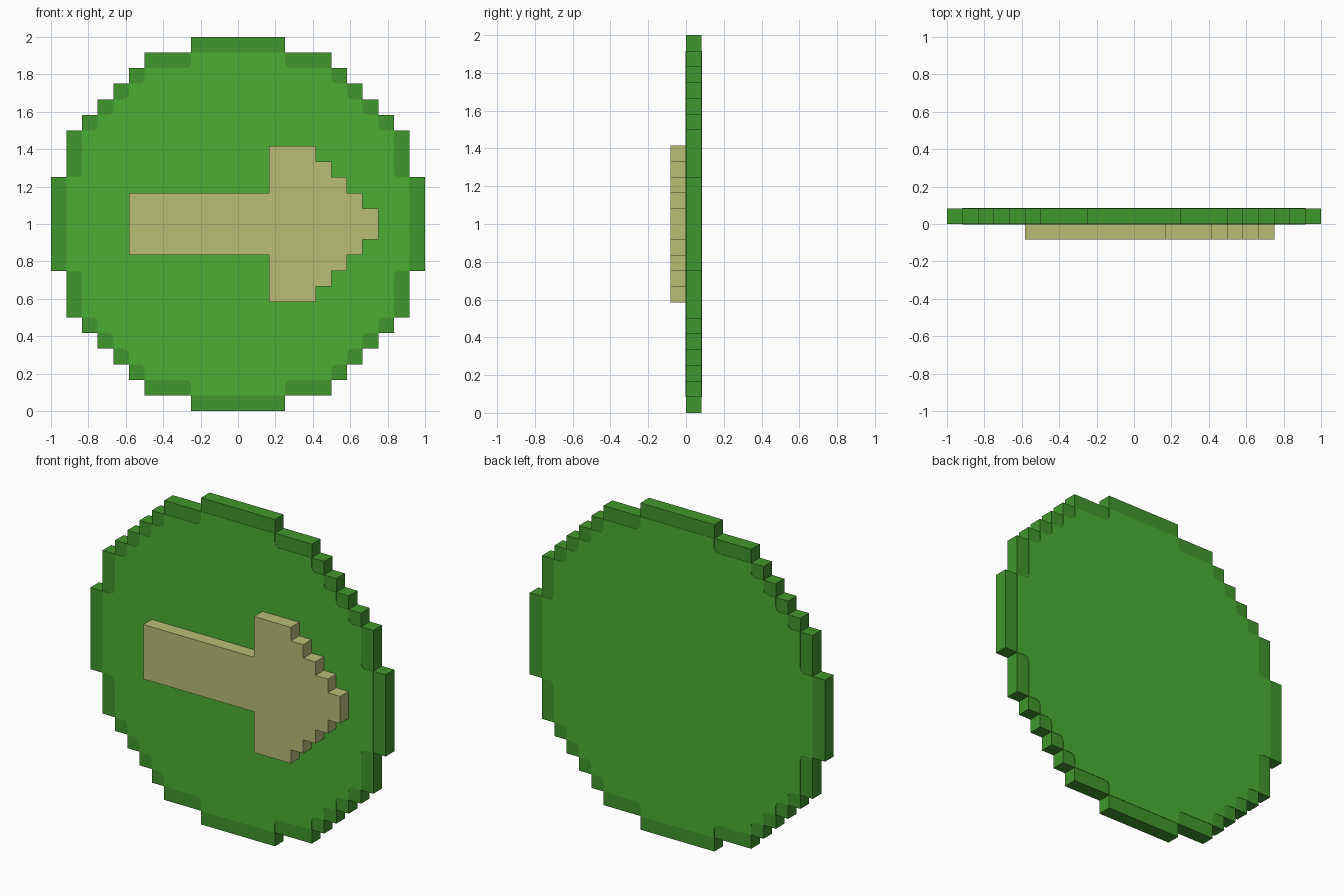
import bpy, bmesh, math

cube = bpy.data.objects.get("Cube")
if cube:
    bpy.data.objects.remove(cube, do_unlink=True)

U = 1 / 12        # size of one block of the stepped grid
SKIN = 0.002      # how far the painted field stands proud of the disc


def material(name, srgb):
    lin = [((c / 255 + 0.055) / 1.055) ** 2.4 for c in srgb]
    mat = bpy.data.materials.new(name)
    mat.use_nodes = True
    mat.diffuse_color = (*lin, 1)
    bsdf = mat.node_tree.nodes["Principled BSDF"]
    bsdf.inputs["Base Color"].default_value = (*lin, 1)
    bsdf.inputs["Roughness"].default_value = 0.9
    return mat


def prism(name, outline, y0, y1, mat):
    """Extrude an outline in grid units (x, z about the centre) from y0 to y1."""
    bm = bmesh.new()
    face = bm.faces.new([bm.verts.new((x * U, y0, 1 + z * U)) for x, z in outline])
    ext = bmesh.ops.extrude_face_region(bm, geom=[face], use_keep_orig=True)
    moved = [g for g in ext["geom"] if isinstance(g, bmesh.types.BMVert)]
    bmesh.ops.translate(bm, verts=moved, vec=(0, y1 - y0, 0))
    bmesh.ops.recalc_face_normals(bm, faces=bm.faces)
    mesh = bpy.data.meshes.new(name)
    bm.to_mesh(mesh)
    bm.free()
    mesh.materials.append(mat)
    obj = bpy.data.objects.new(name, mesh)
    bpy.context.collection.objects.link(obj)
    return obj


def stepped_circle(corners, r=0):
    """Closed stepped ring from one quarter's outer corners; r rounds the inner corners."""
    quarter = []
    for i, (x, z) in enumerate(corners):
        quarter.append((x, z))
        if i + 1 < len(corners):
            nx = corners[i + 1][0]
            if r:
                for k in range(5):
                    a = math.radians(270 - 22.5 * k)
                    quarter.append((nx + r + r * math.cos(a), z + r + r * math.sin(a)))
            else:
                quarter.append((nx, z))
    ring = []
    for _ in range(4):
        ring += quarter
        quarter = [(-z, x) for x, z in quarter]
    return ring


rim_green = material("rim green", (65, 150, 45))
field_green = material("field green", (75, 173, 52))
sand = material("sand", (185, 189, 118))

# Disc, whose edge shows as the darker rim
disc = [(12, 3), (11, 6), (10, 7), (9, 8), (8, 9), (7, 10), (6, 11), (3, 12)]
prism("disc_rim", stepped_circle(disc), 0, U, rim_green)

# Lighter field on both faces
field = [(11, 3), (10, 6), (9, 7), (8, 8), (7, 9), (6, 10), (3, 11)]
prism("disc_field", stepped_circle(field, 0.35), -SKIN, U + SKIN, field_green)

# Raised arrow pointing to +x, mirrored about its centre line
half = [(9, 1), (8, 1), (8, 2), (7, 2), (7, 3), (6, 3), (6, 4),
        (5, 4), (5, 5), (2, 5), (2, 2), (-7, 2)]
prism("arrow", half + [(x, -z) for x, z in reversed(half)], -U, 0, sand)
